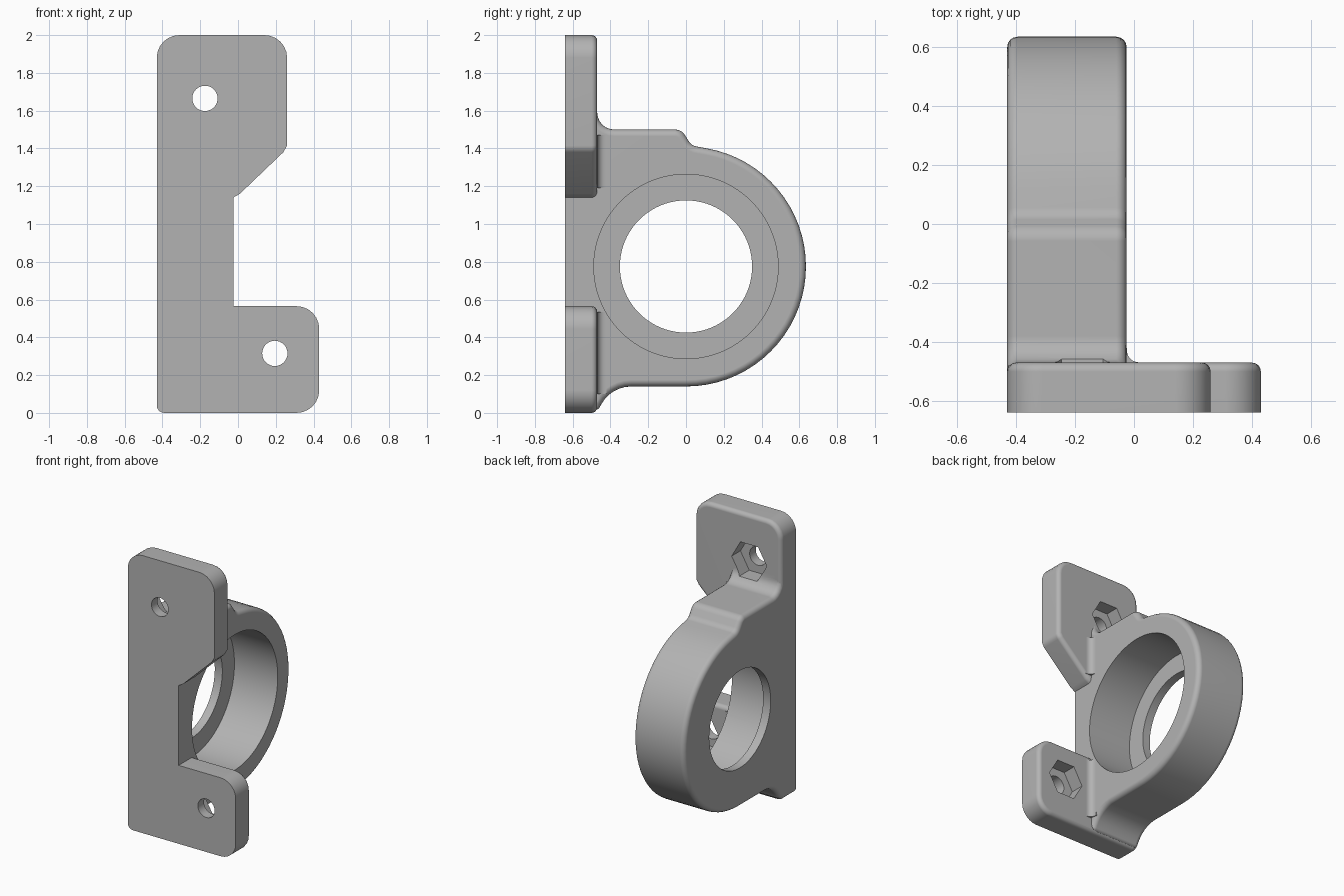
import bpy, bmesh
from math import cos, sin, tan, pi, radians
from mathutils import Vector

cube = bpy.data.objects.get("Cube")
if cube:
    bpy.data.objects.remove(cube)

grey = bpy.data.materials.new("plain grey")
grey.use_nodes = True
colour = (0.45, 0.45, 0.45, 1)
grey.diffuse_color = colour
grey.node_tree.nodes["Principled BSDF"].inputs["Base Color"].default_value = colour


def rounded(corners, steps=6):
    """Outline from (u, v, radius) corners, each corner filleted."""
    out = []
    for i, (u, v, r) in enumerate(corners):
        p = Vector((u, v))
        if r == 0:
            out.append(p)
            continue
        a = (Vector(corners[i - 1][:2]) - p).normalized()
        b = (Vector(corners[(i + 1) % len(corners)][:2]) - p).normalized()
        half = a.angle(b) / 2
        centre = p + (a + b).normalized() * (r / sin(half))
        start = p + a * (r / tan(half)) - centre
        end = p + b * (r / tan(half)) - centre
        for k in range(steps + 1):
            t = k / steps
            sweep = pi - 2 * half
            out.append(centre + (start * sin((1 - t) * sweep) + end * sin(t * sweep)) / sin(sweep))
    return out


def circle(u, v, r, n):
    return [Vector((u + r * cos(2 * pi * k / n), v + r * sin(2 * pi * k / n))) for k in range(n)]


def prism(name, outline, axis, low, high, soften=None, width=0.03):
    """Extrude an outline along an axis, rounding the edges chosen by soften."""
    place = {"x": lambda p, d: (d, p.x, p.y),
             "y": lambda p, d: (p.x, d, p.y),
             "z": lambda p, d: (p.x, p.y, d)}[axis]
    bm = bmesh.new()
    rings = [[bm.verts.new(place(p, d)) for p in outline] for d in (low, high)]
    for ring in rings:
        bm.faces.new(ring)
    n = len(outline)
    for i in range(n):
        j = (i + 1) % n
        bm.faces.new((rings[0][i], rings[0][j], rings[1][j], rings[1][i]))
    bmesh.ops.recalc_face_normals(bm, faces=bm.faces)
    if soften:
        edges = [e for e in bm.edges if soften(*e.verts)]
        bmesh.ops.bevel(bm, geom=edges, offset=width, segments=4, profile=0.5,
                        affect="EDGES", clamp_overlap=False)
    mesh = bpy.data.meshes.new(name)
    bm.to_mesh(mesh)
    bm.free()
    obj = bpy.data.objects.new(name, mesh)
    bpy.context.collection.objects.link(obj)
    mesh.materials.append(grey)
    return obj


def combine(target, other, operation):
    mod = target.modifiers.new(operation, "BOOLEAN")
    mod.operation = operation
    mod.solver = "EXACT"
    mod.object = other
    bpy.context.view_layer.objects.active = target
    bpy.ops.object.modifier_apply(modifier=mod.name)
    bpy.data.objects.remove(other)


LEFT, RIGHT = -0.43, -0.025      # sides of the bearing housing
FRONT, BACK = -0.64, -0.47       # faces of the mounting plate
BORE_Z = 0.775

# Mounting plate with upper and lower lugs, rear rim rounded
plate_outline = rounded([
    (LEFT, 0, 0.04), (0.43, 0, 0.12), (0.43, 0.565, 0.12), (RIGHT, 0.565, 0),
    (RIGHT, 1.14, 0), (0.01, 1.16, 0), (0.24, 1.38, 0), (0.26, 1.415, 0),
    (0.26, 2, 0.12), (LEFT, 2, 0.12)])
bracket = prism("bearing_bracket", plate_outline, "y", FRONT, BACK,
                lambda a, b: abs(a.co.y - BACK) < 1e-5 and abs(b.co.y - BACK) < 1e-5)

# Round housing blended into the plate
arc = [(0.635 * cos(radians(d)), BORE_Z + 0.635 * sin(radians(d)), 0) for d in range(-90, 81, 5)]
housing_outline = rounded(
    [(-0.6, 0.015, 0), (-0.465, 0.015, 0.03), (-0.397, 0.14, 0.18)] + arc +
    [(0.03, 1.415, 0.06), (-0.025, 1.5, 0.06), (BACK, 1.5, 0.09), (BACK, 1.62, 0), (-0.6, 1.62, 0)])
housing = prism("housing", housing_outline, "x", LEFT, RIGHT,
                lambda a, b: abs(a.co.x - b.co.x) < 1e-5 and max(a.co.y, b.co.y) > -0.59, 0.035)
combine(bracket, housing, "UNION")

# Small fillets where the lugs meet the housing side
for low, high in ((0.1, 0.535), (1.19, 1.47)):
    fillet = prism("lug_fillet", rounded([
        (-0.07, -0.5, 0), (0.02, -0.5, 0), (0.02, BACK + 0.001, 0),
        (RIGHT + 0.001, BACK + 0.001, 0.04), (RIGHT + 0.001, -0.42, 0), (-0.07, -0.42, 0)]),
        "z", low, high)
    combine(bracket, fillet, "UNION")

# Bearing seat, stopped by a thin wall with a smaller opening
combine(bracket, prism("seat_cutter", circle(0, BORE_Z, 0.488, 96), "x", LEFT + 0.06, 0.1), "DIFFERENCE")
combine(bracket, prism("opening_cutter", circle(0, BORE_Z, 0.35, 80), "x", -0.6, -0.2), "DIFFERENCE")

# Bolt holes with hexagonal nut pockets behind
for x, z in ((-0.175, 1.665), (0.195, 0.315)):
    combine(bracket, prism("nut_cutter", circle(x, z, 0.14, 6), "y", -0.57, -0.3), "DIFFERENCE")
    combine(bracket, prism("bolt_cutter", circle(x, z, 0.067, 32), "y", -0.8, -0.4), "DIFFERENCE")

# Smooth rounds, crisp edges
bpy.ops.object.select_all(action="DESELECT")
bracket.select_set(True)
bpy.context.view_layer.objects.active = bracket
bpy.ops.object.shade_smooth_by_angle(angle=radians(32))
weighted = bracket.modifiers.new("even_shading", "WEIGHTED_NORMAL")
weighted.keep_sharp = True
